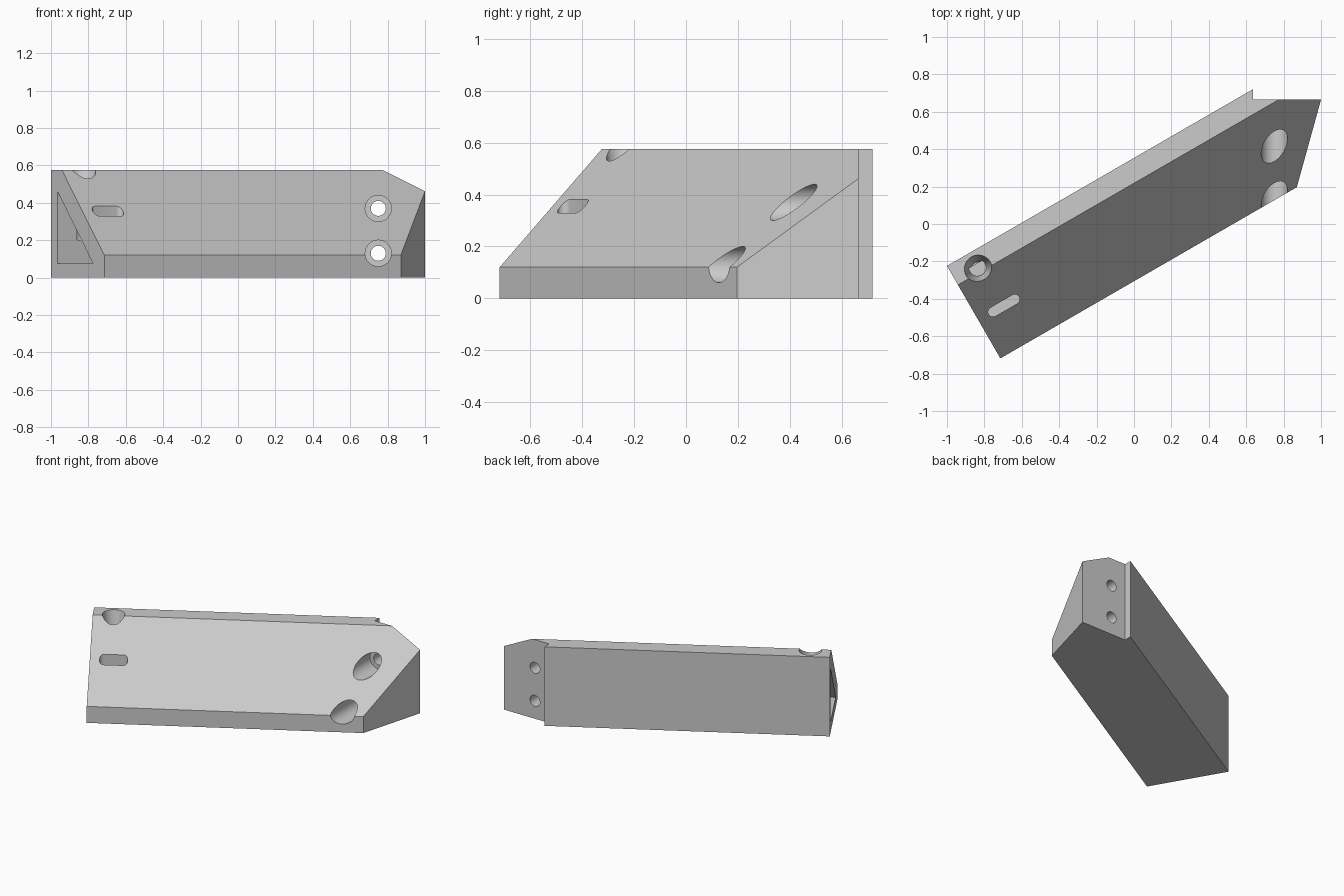
import bpy, bmesh
from math import radians, sin, cos, pi
from mathutils import Vector, Matrix

if "Cube" in bpy.data.objects:
    bpy.data.objects.remove(bpy.data.objects["Cube"], do_unlink=True)

grey = bpy.data.materials.new("light_grey")
grey.use_nodes = True
colour = (0.6, 0.6, 0.6, 1)
grey.diffuse_color = colour
grey.node_tree.nodes["Principled BSDF"].inputs["Base Color"].default_value = colour

# Bar frame: s runs along the bar, w runs across it from back to front
TURN = radians(30)
CORNER = Vector((-1, -0.224, 0))
ALONG = Vector((cos(TURN), sin(TURN), 0))
ACROSS = Vector((sin(TURN), -cos(TURN), 0))


def place(s, w, z):
    return CORNER + ALONG * s + ACROSS * w + Vector((0, 0, z))


def finish(name, bm):
    bmesh.ops.recalc_face_normals(bm, faces=bm.faces)
    mesh = bpy.data.meshes.new(name)
    bm.to_mesh(mesh)
    bm.free()
    mesh.materials.append(grey)
    obj = bpy.data.objects.new(name, mesh)
    bpy.context.collection.objects.link(obj)
    return obj


def loft(bm, start, end):
    """Closed solid between two matching loops of points."""
    a = [bm.verts.new(p) for p in start]
    b = [bm.verts.new(p) for p in end]
    bm.faces.new(a)
    bm.faces.new(b)
    for i in range(len(a)):
        j = (i + 1) % len(a)
        bm.faces.new((a[i], a[j], b[j], b[i]))


def bar_prism(name, profile, s0, s1):
    bm = bmesh.new()
    loft(bm, [place(s0, w, z) for w, z in profile],
         [place(s1, w, z) for w, z in profile])
    return bm


def round_cutter(name, start, end, r0, r1, side, up):
    """Round or tapered cutter between two points."""
    bm = bmesh.new()
    turns = [2 * pi * i / 48 for i in range(48)]
    loops = [[c + (side * cos(t) + up * sin(t)) * r for t in turns]
             for c, r in ((start, r0), (end, r1))]
    loft(bm, *loops)
    return finish(name, bm)


X, Y, Z = Vector((1, 0, 0)), Vector((0, 1, 0)), Vector((0, 0, 1))

# Bevelled bar with an angled far end
bm = bar_prism("bar", [(0, 0), (0.571, 0), (0.571, 0.12), (0.117, 0.575), (0, 0.575)], 0, 2.6)
cut = bmesh.ops.bisect_plane(bm, geom=bm.verts[:] + bm.edges[:] + bm.faces[:],
                             plane_co=(1, 0.665, 0), plane_no=(0.47, -0.13, 0),
                             clear_outer=True)
edges = [e for e in cut["geom_cut"] if isinstance(e, bmesh.types.BMEdge)]
bmesh.ops.contextual_create(bm, geom=edges)
bar = finish("bevelled_bar", bm)

cutters = []

# Square step at the back of the far end
bm = bmesh.new()
bmesh.ops.create_cube(bm, size=2, matrix=Matrix.Translation((1.635, 1.665, 0)))
cutters.append(finish("step_cutter", bm))

# Triangular pocket in the near end
cutters.append(finish("pocket_cutter", bar_prism(
    "pocket", [(0.07, 0.075), (0.45, 0.075), (0.07, 0.46)], -0.1, 0.29)))

# Upright slot opening into the pocket
bm = bmesh.new()
slot = []
for centre, turn in ((0.225, -pi / 2), (0.09, pi / 2)):
    for i in range(13):
        t = turn + pi * i / 12
        slot.append((centre + 0.026 * cos(t), 0.336 + 0.026 * sin(t)))
loft(bm, [place(s, w, 0.1) for s, w in slot], [place(s, w, 0.7) for s, w in slot])
cutters.append(finish("slot_cutter", bm))

# Tapered hole in the top ridge, continuing down as a straight bore
hole = [place(0.137, 0.098, z) for z in (0.2, 0.40, 0.575, 0.7)]
cutters.append(round_cutter("taper_cutter", hole[1], hole[3], 0.037, 0.101, X, Y))
cutters.append(round_cutter("bore_cutter", hole[0], hole[2], 0.036, 0.036, X, Y))

# Two counterbored bolt holes through the far end
for z in (0.13, 0.37):
    points = [Vector((0.75, y, z)) for y in (-0.2, 0.545, 0.9)]
    cutters.append(round_cutter("counterbore_cutter", points[0], points[1], 0.07, 0.07, X, Z))
    cutters.append(round_cutter("bolt_cutter", points[0], points[2], 0.04, 0.04, X, Z))

# Apply every cut, then discard its cutter
bpy.context.view_layer.objects.active = bar
bar.select_set(True)
for cutter in cutters:
    cutter.hide_render = True
    mod = bar.modifiers.new(cutter.name, "BOOLEAN")
    mod.operation = "DIFFERENCE"
    mod.solver = "EXACT"
    mod.object = cutter
    bpy.ops.object.modifier_apply(modifier=mod.name)
    bpy.data.objects.remove(cutter, do_unlink=True)

bpy.ops.object.select_all(action="DESELECT")
bar.select_set(True)
bpy.ops.object.shade_smooth_by_angle(angle=radians(30))
